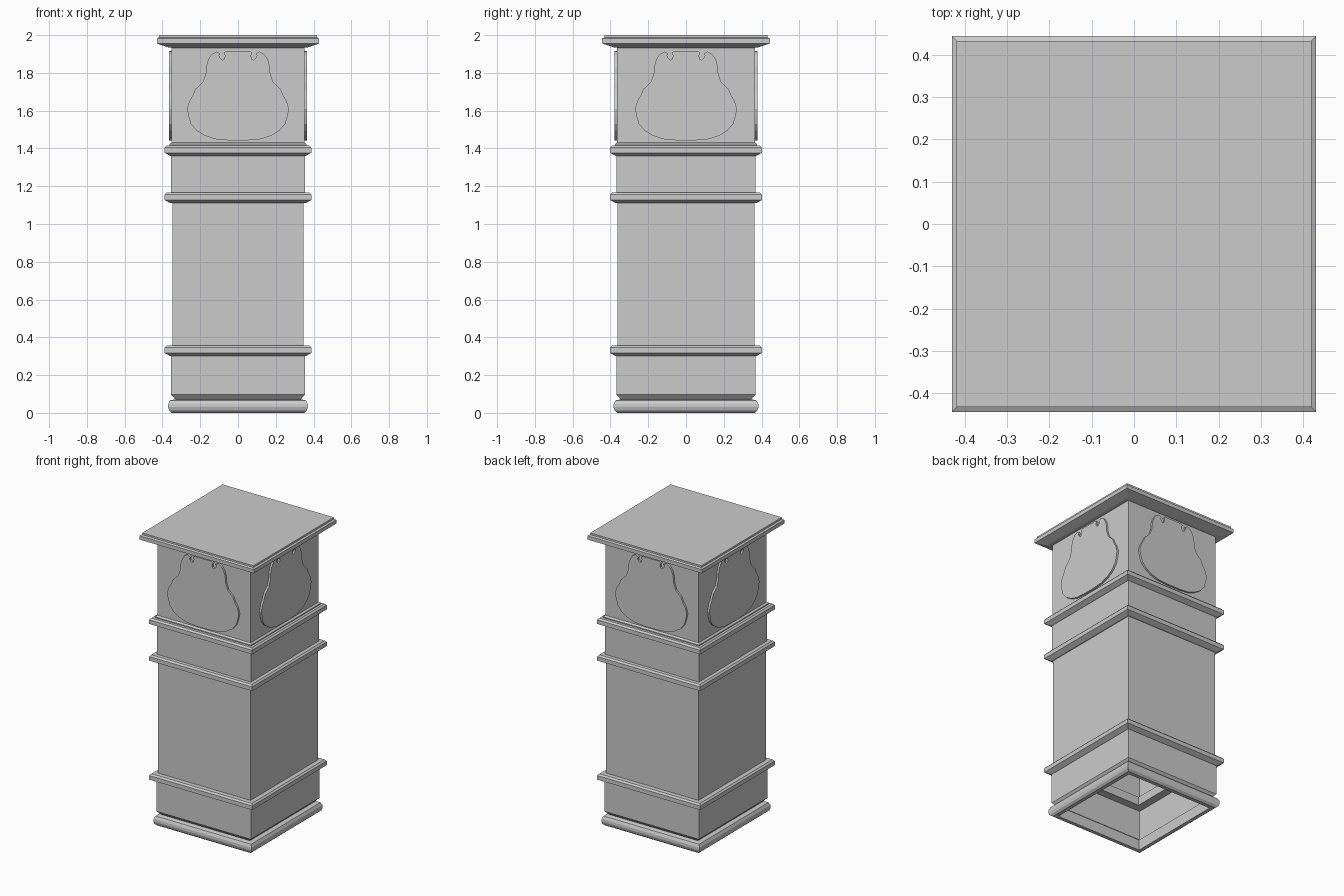
import bpy, bmesh
from mathutils import Matrix
from math import radians

if "Cube" in bpy.data.objects:
    bpy.data.objects.remove(bpy.data.objects["Cube"])

DY = 0.0135  # the pillar is slightly deeper than it is wide


def finish(bm, name):
    bmesh.ops.recalc_face_normals(bm, faces=bm.faces)
    me = bpy.data.meshes.new(name)
    bm.to_mesh(me)
    bm.free()
    ob = bpy.data.objects.new(name, me)
    bpy.context.collection.objects.link(ob)
    return ob


def square_loft(name, profile, loop=False, caps=False):
    """Sweep a (half width, z) profile around the square plan."""
    bm = bmesh.new()
    rings = []
    for h, z in profile:
        rings.append([bm.verts.new((sx * h, sy * (h + DY), z))
                      for sx, sy in ((-1, -1), (1, -1), (1, 1), (-1, 1))])
    pairs = list(zip(rings, rings[1:]))
    if loop:
        pairs.append((rings[-1], rings[0]))
    for a, b in pairs:
        for i in range(4):
            j = (i + 1) % 4
            bm.faces.new((a[i], a[j], b[j], b[i]))
    if caps:
        bm.faces.new(rings[0])
        bm.faces.new(rings[-1])
    return finish(bm, name)


# Rounded foot moulding
square_loft("foot_moulding", [(0.325, 0), (0.35, 0), (0.364, 0.012), (0.37, 0.03),
                              (0.369, 0.048), (0.36, 0.066), (0.335, 0.072),
                              (0.325, 0.072)], loop=True)

# Hollow body sections
square_loft("lower_block", [(0.33, 0.07), (0.335, 0.075), (0.355, 0.097), (0.355, 0.305)])
square_loft("shaft", [(0.348, 0.345), (0.348, 1.12)])
square_loft("neck_block", [(0.354, 1.16), (0.354, 1.37)])
square_loft("upper_block", [(0.362, 1.41), (0.362, 1.423), (0.351, 1.432), (0.351, 1.94)])

# Three projecting mouldings
for name, z0 in (("lower_moulding", 0.30), ("middle_moulding", 1.11), ("upper_moulding", 1.36)):
    square_loft(name, [(0.30, z0), (0.358, z0), (0.388, z0 + 0.017), (0.388, z0 + 0.045),
                       (0.378, z0 + 0.056), (0.30, z0 + 0.058)], loop=True)

# Cap slab
square_loft("cap", [(0.352, 1.933), (0.372, 1.936), (0.43, 1.956), (0.43, 1.982),
                    (0.419, 1.988), (0.419, 2.0)], caps=True)

# Raised plaque on each face: half outline (x, z), mirrored
half = [(0.065, 1.915), (0.075, 1.905), (0.068, 1.892), (0.072, 1.875), (0.083, 1.868),
        (0.098, 1.882), (0.1, 1.893), (0.094, 1.902), (0.115, 1.913), (0.14, 1.898),
        (0.158, 1.87), (0.168, 1.835), (0.171, 1.795), (0.187, 1.75), (0.225, 1.715),
        (0.24, 1.68), (0.258, 1.65), (0.27, 1.61), (0.262, 1.57), (0.25, 1.53),
        (0.22, 1.495), (0.175, 1.467), (0.12, 1.449), (0.05, 1.443)]
outline = half + [(-x, z) for x, z in reversed(half)]
for name, ang, dist in (("front_plaque", 0, 0.351 + DY), ("right_plaque", 90, 0.351),
                        ("back_plaque", 180, 0.351 + DY), ("left_plaque", 270, 0.351)):
    bm = bmesh.new()
    face = bm.faces.new([bm.verts.new((x, -dist + 0.005, z)) for x, z in outline])
    ext = bmesh.ops.extrude_face_region(bm, geom=[face])
    moved = [g for g in ext["geom"] if isinstance(g, bmesh.types.BMVert)]
    bmesh.ops.translate(bm, verts=moved, vec=(0, -0.018, 0))
    bmesh.ops.rotate(bm, verts=bm.verts, matrix=Matrix.Rotation(radians(ang), 3, 'Z'))
    finish(bm, name)
